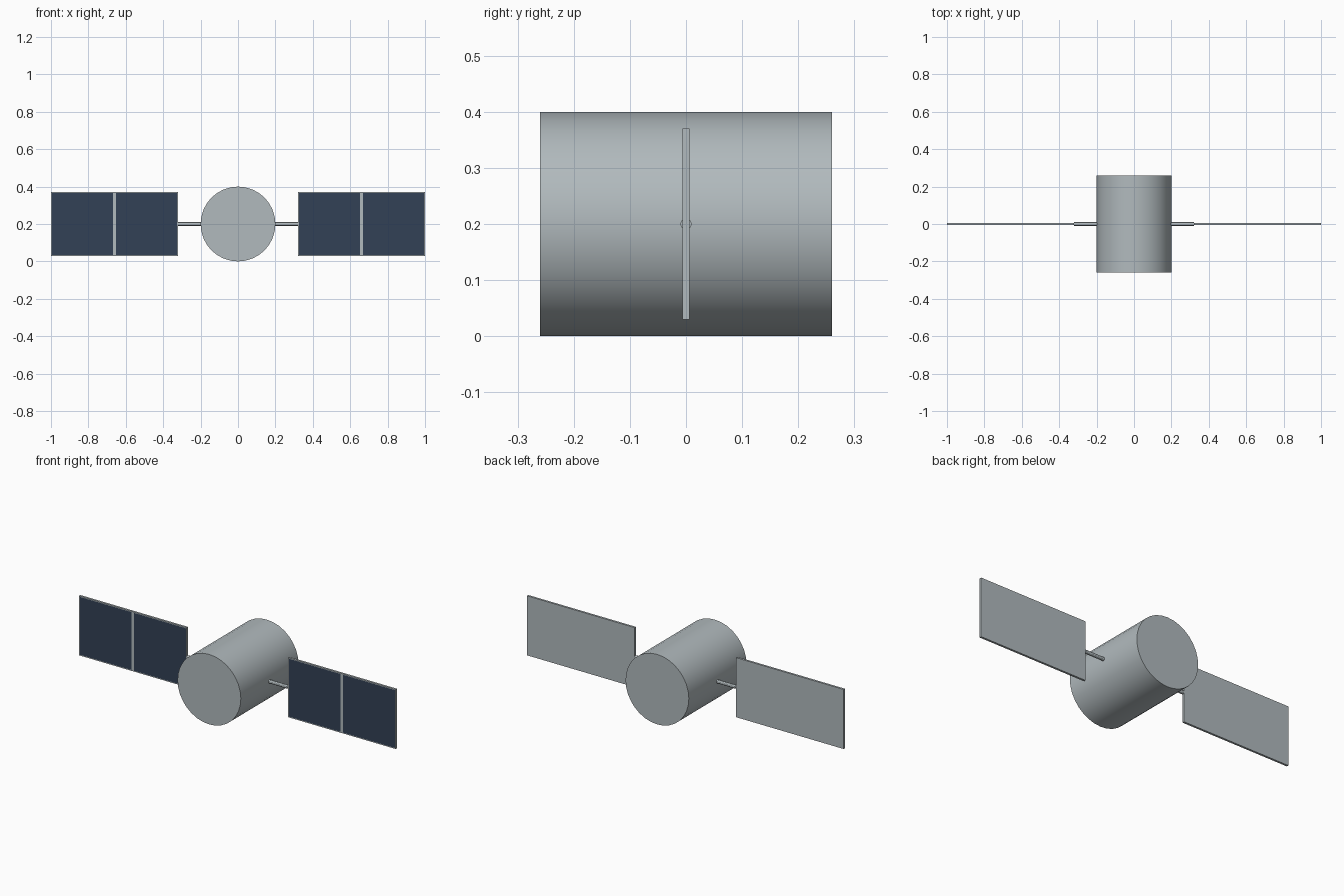
import bpy
import bmesh
from math import pi
from mathutils import Matrix, Vector

cube = bpy.data.objects.get("Cube")
if cube:
    bpy.data.objects.remove(cube, do_unlink=True)


def material(name, rgb):
    mat = bpy.data.materials.new(name)
    mat.use_nodes = True
    mat.diffuse_color = (*rgb, 1)
    mat.node_tree.nodes["Principled BSDF"].inputs["Base Color"].default_value = (*rgb, 1)
    return mat


metal = material("light grey metal", (0.44, 0.49, 0.51))
cell_blue = material("dark blue cells", (0.032, 0.053, 0.092))

MID_Z = 0.2
INNER, OUTER = 0.32, 1.0      # panel span in x
HALF_H, HALF_T = 0.17, 0.006  # panel half height and half thickness
BORDER, BAR = 0.005, 0.008    # frame width and half width of the centre bar


def cylinder(name, radius, length, center, rotation, sides):
    bpy.ops.mesh.primitive_cylinder_add(vertices=sides, radius=radius, depth=length,
                                        location=center, rotation=rotation)
    obj = bpy.context.object
    obj.name = name
    obj.data.materials.append(metal)
    bpy.ops.object.shade_smooth_by_angle()
    return obj


def solar_panel(name, side):
    mid = (INNER + OUTER) / 2
    bm = bmesh.new()
    size = (OUTER - INNER, 2 * HALF_T, 2 * HALF_H)
    bmesh.ops.create_cube(bm, size=1, matrix=Matrix.Translation((side * mid, 0, MID_Z))
                          @ Matrix.Diagonal((*size, 1)))
    front = min(bm.faces, key=lambda f: f.calc_center_median().y)

    # Split the front face into frame, centre bar and two cell fields
    cuts = [(Vector((side * x, 0, 0)), Vector((1, 0, 0)))
            for x in (INNER + BORDER, mid - BAR, mid + BAR, OUTER - BORDER)]
    cuts += [(Vector((0, 0, MID_Z + s * (HALF_H - BORDER))), Vector((0, 0, 1)))
             for s in (-1, 1)]
    for point, normal in cuts:
        bmesh.ops.bisect_plane(bm, geom=bm.verts[:] + bm.edges[:] + bm.faces[:],
                               plane_co=point, plane_no=normal)
    bm.normal_update()
    for face in bm.faces:
        c = face.calc_center_median()
        in_cell = BAR < abs(abs(c.x) - mid) < (OUTER - INNER) / 2 - BORDER
        in_height = abs(c.z - MID_Z) < HALF_H - BORDER
        face.material_index = int(face.normal.y < -0.9 and in_cell and in_height)

    mesh = bpy.data.meshes.new(name)
    bm.to_mesh(mesh)
    bm.free()
    mesh.materials.append(metal)
    mesh.materials.append(cell_blue)
    bpy.context.collection.objects.link(bpy.data.objects.new(name, mesh))


# Drum body lying along y
cylinder("body", 0.2, 0.52, (0, 0, MID_Z), (pi / 2, 0, 0), 32)

# Struts and solar panels on both sides
for label, side in (("left", 1), ("right", -1)):
    cylinder(label + "_strut", 0.01, 0.14, (side * 0.25, 0, MID_Z), (0, pi / 2, 0), 12)
    solar_panel(label + "_solar_panel", side)
